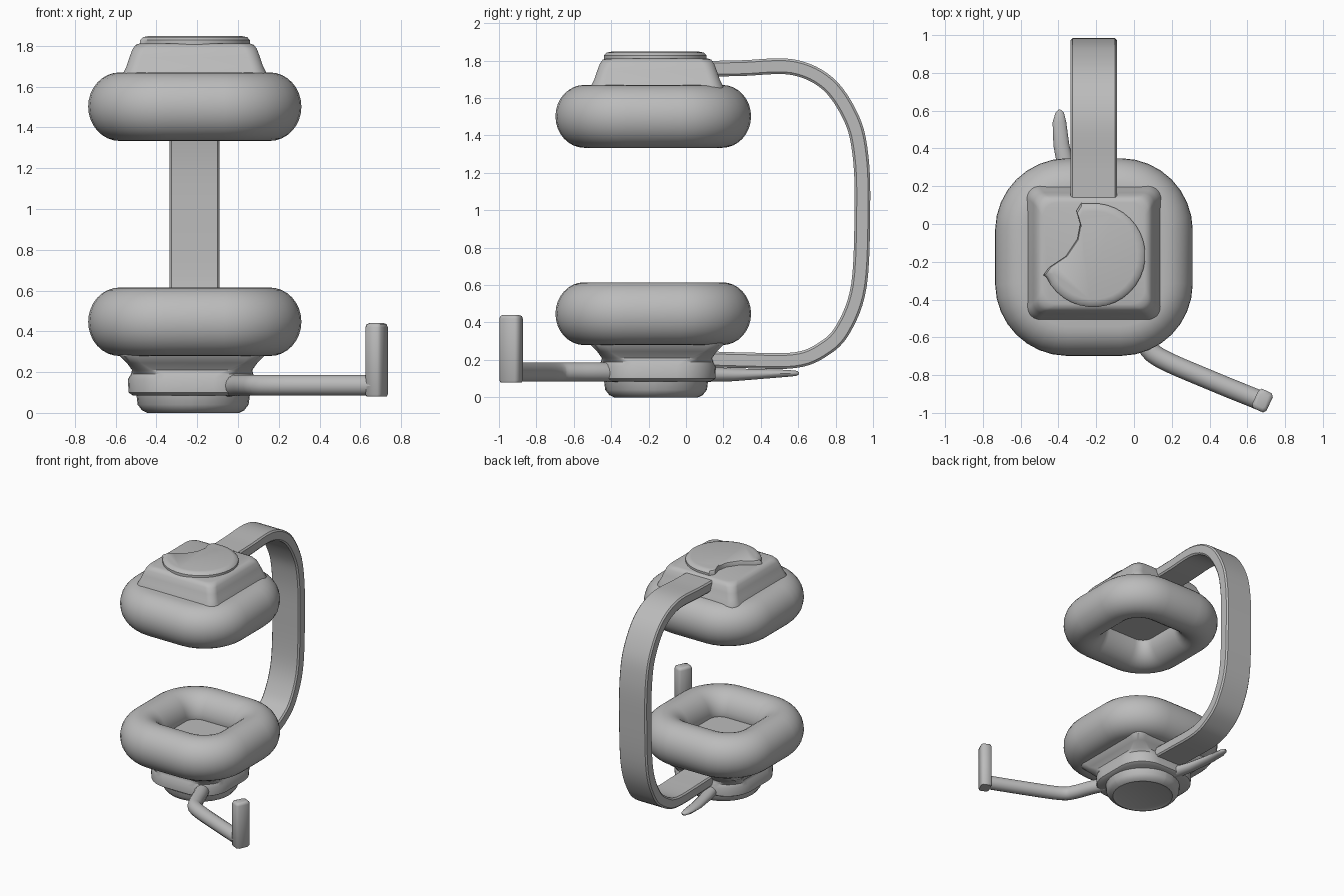
import bpy, bmesh, math
from mathutils import Vector

if "Cube" in bpy.data.objects:
    bpy.data.objects.remove(bpy.data.objects["Cube"])

GREY = bpy.data.materials.new("plain grey")
GREY.diffuse_color = (0.5, 0.5, 0.5, 1)
GREY.use_nodes = True
GREY.node_tree.nodes["Principled BSDF"].inputs["Base Color"].default_value = GREY.diffuse_color
CX, CY = -0.212, -0.175


def finish(name, bm, angle=40):
    bmesh.ops.recalc_face_normals(bm, faces=bm.faces)
    me = bpy.data.meshes.new(name)
    bm.to_mesh(me)
    bm.free()
    ob = bpy.data.objects.new(name, me)
    bpy.context.collection.objects.link(ob)
    me.materials.append(GREY)
    bpy.ops.object.select_all(action='DESELECT')
    bpy.context.view_layer.objects.active = ob
    ob.select_set(True)
    bpy.ops.object.shade_smooth_by_angle(angle=math.radians(angle))
    return ob


def skin(name, rings, angle=40):
    """Bridge equal-length closed rings of points and cap both ends."""
    bm = bmesh.new()
    vs = [[bm.verts.new(p) for p in r] for r in rings]
    n = len(vs[0])
    for a, b in zip(vs, vs[1:]):
        for i in range(n):
            bm.faces.new((a[i], a[(i + 1) % n], b[(i + 1) % n], b[i]))
    bm.faces.new(vs[0][::-1])
    bm.faces.new(vs[-1])
    return finish(name, bm, angle)


def rounded_square(half, radius, z, cx=CX, cy=CY, steps=9):
    pts, c = [], half - radius
    for k, (sx, sy) in enumerate(((1, 1), (-1, 1), (-1, -1), (1, -1))):
        for i in range(steps):
            t = math.pi / 2 * (k + i / (steps - 1) * 0.98 + 0.01)
            pts.append((cx + sx * c + radius * math.cos(t),
                        cy + sy * c + radius * math.sin(t), z))
    return pts


def stack(name, levels, angle=40, cx=CX, cy=-0.155):
    return skin(name, [rounded_square(h, r, z, cx, cy) for h, r, z in levels], angle)


def ear_pad(name, zc, open_dir):
    """Soft rounded-square ring with a recessed floor on the open side."""
    rings = []
    for i in range(25):
        t = -math.pi / 2 + (i / 24) * math.pi * 1.5
        off = 0.155 * math.cos(t)
        rings.append(rounded_square(0.368 + off, 0.235 + off * 0.95,
                                    zc + open_dir * 0.168 * math.sin(t)))
    # floor of the cup
    rings.append(rounded_square(0.215, 0.09, zc - open_dir * 0.01))
    return skin(name, rings)


def spline(ctrl, steps=6):
    """Catmull-Rom points through the control points."""
    p = [Vector(c) for c in ctrl]
    p = [2 * p[0] - p[1]] + p + [2 * p[-1] - p[-2]]
    out = []
    for a, b, c, d in zip(p, p[1:], p[2:], p[3:]):
        for i in range(steps):
            t = i / steps
            out.append(0.5 * (2 * b + (c - a) * t + (2 * a - 5 * b + 4 * c - d) * t * t
                              + (3 * b - a - 3 * c + d) * t ** 3))
    return out + [p[-2]]


def tube(name, path, radii, n=14):
    rings = []
    path = [Vector(p) for p in path]
    for i, p in enumerate(path):
        d = (path[min(i + 1, len(path) - 1)] - path[max(i - 1, 0)]).normalized()
        side = d.cross(Vector((0, 0, 1))).normalized()
        up = side.cross(d)
        a, b = radii[i]
        rings.append([p + side * a * math.cos(2 * math.pi * k / n)
                      + up * b * math.sin(2 * math.pi * k / n) for k in range(n)])
    return skin(name, rings)


# Ear pads facing each other
ear_pad("upper_ear_pad", 1.502, -1)
ear_pad("lower_ear_pad", 0.447, 1)

# Upper earcup housing with stepped top plate
stack("upper_housing", [(0.37, 0.10, 1.60), (0.355, 0.07, 1.66), (0.335, 0.06, 1.70),
                        (0.32, 0.06, 1.745), (0.305, 0.06, 1.785), (0.29, 0.07, 1.805),
                        (0.27, 0.08, 1.812)])

# Raised disc on the upper housing with a bite out of one corner
outline = [(-0.215 + 0.275 * math.cos(math.radians(a)),
            -0.165 + 0.275 * math.sin(math.radians(a))) for a in range(-155, 96, 10)]
outline += [(-0.28, 0.11), (-0.305, 0.07), (-0.285, 0.0), (-0.30, -0.08),
            (-0.36, -0.17), (-0.45, -0.23), (-0.48, -0.27)]
skin("top_disc", [[(-0.215 + (x + 0.215) * s, -0.165 + (y + 0.165) * s, z)
                   for x, y in outline] for s, z in ((1, 1.79), (1, 1.828), (0.95, 1.843), (0.85, 1.848))])

# Lower earcup housing: neck, plate and round cap
stack("lower_housing", [(0.29, 0.20, 0.085), (0.312, 0.21, 0.10), (0.315, 0.21, 0.165),
                        (0.30, 0.18, 0.19), (0.295, 0.12, 0.21), (0.32, 0.07, 0.245),
                        (0.355, 0.08, 0.28), (0.37, 0.10, 0.34)], cx=-0.225)
stack("bottom_cap", [(0.20, 0.199, 0.008), (0.225, 0.224, 0.0), (0.25, 0.249, 0.012),
                     (0.272, 0.271, 0.04), (0.28, 0.279, 0.10)], cx=-0.22, cy=-0.16)

# Flat headband bent around the back
band_path = spline([(0, 0.08, 1.755), (0, 0.3, 1.76), (0, 0.57, 1.765), (0, 0.76, 1.675),
                    (0, 0.885, 1.49), (0, 0.932, 1.3), (0, 0.943, 1.03), (0, 0.925, 0.6),
                    (0, 0.84, 0.365), (0, 0.73, 0.255), (0, 0.58, 0.198), (0, 0.3, 0.198),
                    (0, 0.08, 0.205)])
section = [(-0.122, -0.03), (-0.112, -0.042), (0.112, -0.042), (0.122, -0.03),
           (0.122, 0.03), (0.112, 0.042), (-0.112, 0.042), (-0.122, 0.03)]
rings = []
for i, p in enumerate(band_path):
    d = (band_path[min(i + 1, len(band_path) - 1)] - band_path[max(i - 1, 0)]).normalized()
    nrm = Vector((1, 0, 0)).cross(d)
    rings.append([p + Vector((-0.213 + u, 0, 0)) + nrm * v for u, v in section])
skin("headband", rings, 30)

# Microphone boom and its upright tip
boom = spline([(-0.07, -0.32, 0.13), (0.0, -0.47, 0.135), (0.06, -0.62, 0.135),
               (0.13, -0.705, 0.135), (0.4, -0.825, 0.135), (0.67, -0.935, 0.135)], 4)
tube("microphone_boom", boom, [(0.052, 0.052)] * len(boom))
tip = []
ang = math.radians(-25)
for s, z in ((0.9, 0.08), (1, 0.09), (1, 0.42), (0.9, 0.435), (0.6, 0.441)):
    ring = []
    for u, v in ((-1, -.7), (-.7, -1), (.7, -1), (1, -.7), (1, .7), (.7, 1), (-.7, 1), (-1, .7)):
        u, v = u * 0.042 * s, v * 0.056 * s
        ring.append((0.68 + u * math.cos(ang) - v * math.sin(ang),
                     -0.935 + u * math.sin(ang) + v * math.cos(ang), z))
    tip.append(ring)
skin("microphone_tip", tip, 50)

# Tapered tail behind the lower housing
tube("cable_tail", [(-0.30, 0.05, 0.125), (-0.35, 0.25, 0.12), (-0.385, 0.42, 0.125),
                    (-0.395, 0.54, 0.128), (-0.393, 0.59, 0.128), (-0.392, 0.605, 0.128)],
     [(0.05, 0.045), (0.045, 0.035), (0.042, 0.026), (0.036, 0.019), (0.022, 0.014), (0.006, 0.006)])
